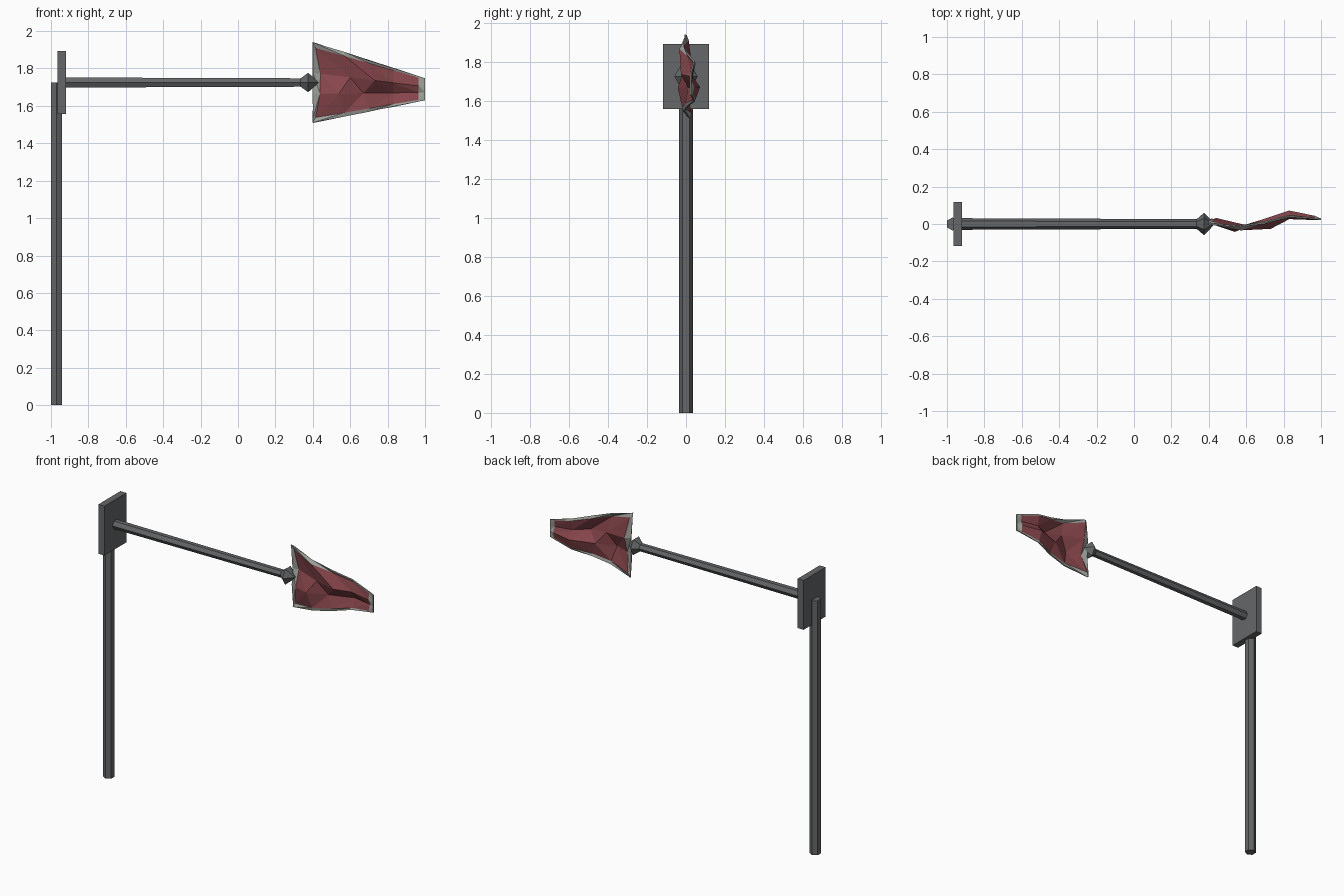
import bpy, bmesh
from math import pi, sin, cos

if "Cube" in bpy.data.objects:
    bpy.data.objects.remove(bpy.data.objects["Cube"])


def material(name, rgb):
    m = bpy.data.materials.new(name)
    m.diffuse_color = (*rgb, 1)
    m.use_nodes = True
    m.node_tree.nodes["Principled BSDF"].inputs["Base Color"].default_value = m.diffuse_color
    return m


iron = material("dark_iron", (0.13, 0.135, 0.14))
cloth = material("red_cloth", (0.24, 0.06, 0.07))
trim = material("grey_trim", (0.34, 0.35, 0.32))


def finish(name, bm, *mats):
    bmesh.ops.recalc_face_normals(bm, faces=bm.faces)
    me = bpy.data.meshes.new(name)
    bm.to_mesh(me)
    bm.free()
    ob = bpy.data.objects.new(name, me)
    bpy.context.collection.objects.link(ob)
    for m in mats:
        me.materials.append(m)
    return ob


def hex_rod(name, profile, place):
    """Six-sided rod through (distance, radius) rings; place(t, u, y) gives the point."""
    bm = bmesh.new()
    rings = [[bm.verts.new(place(t, r * sin(k * pi / 3), r * cos(k * pi / 3)))
              for k in range(6)] for t, r in profile]
    for a, b in zip(rings, rings[1:]):
        for k in range(6):
            bm.faces.new((a[k], a[k - 1], b[k - 1], b[k]))
    bm.faces.new(rings[0])
    bm.faces.new(rings[-1])
    return finish(name, bm, iron)


def upright(t, u, y):
    return (-0.97 + u, y, t)


def sideways(t, u, y):
    return (t, y, 1.725 + u)


# Upright post, arm and pointed finial
hex_rod("post", [(0, 0.035), (1.725, 0.035)], upright)
hex_rod("arm", [(-0.93, 0.031), (0.35, 0.026)], sideways)
hex_rod("finial", [(0.335, 0.026), (0.375, 0.06), (0.43, 0.002)], sideways)

# Mounting plate
bm = bmesh.new()
bmesh.ops.create_cube(bm, size=1)
for v in bm.verts:
    v.co = (-0.9425 + v.co.x * 0.045, v.co.y * 0.235, 1.725 + v.co.z * 0.335)
finish("mounting_plate", bm, iron)

# Crumpled pennant: columns of (x, depths from bottom row to top row)
columns = [
    (0.40, (0.020, 0.020, 0.010, 0.015, 0.000, -0.005)),
    (0.44, (0.015, 0.025, -0.005, 0.028, 0.010, 0.000)),
    (0.57, (-0.010, -0.015, -0.038, -0.010, -0.030, -0.012)),
    (0.70, (0.005, 0.000, 0.015, -0.022, 0.012, 0.005)),
    (0.83, (0.040, 0.045, 0.068, 0.030, 0.045, 0.040)),
    (0.965, (0.030, 0.030, 0.040, 0.025, 0.030, 0.030)),
    (1.00, (0.025, 0.025, 0.025, 0.025, 0.025, 0.025)),
]
rows = (0, 0.06, 0.36, 0.62, 0.94, 1)
bm = bmesh.new()
grid = []
for i, (x, depths) in enumerate(columns):
    line = []
    for j, (f, y) in enumerate(zip(rows, depths)):
        # red field runs further into the corners, and folds slant backwards
        dx = -0.025 if i == 1 and j in (0, 1, 4, 5) else 0
        if i in (2, 3) and j in (2, 3):
            dx = 0.06 * (j - 2.5)
        px = x + dx
        lo = 1.51 + 0.2 * (px - 0.4)
        hi = 1.94 - 0.32 * (px - 0.4)
        line.append(bm.verts.new((px, y, lo + f * (hi - lo))))
    grid.append(line)
for i in range(len(columns) - 1):
    for j in range(len(rows) - 1):
        a, b = grid[i][j], grid[i + 1][j]
        c, d = grid[i + 1][j + 1], grid[i][j + 1]
        border = i in (0, 5) or j in (0, 4)
        tris = ((a, b, c), (a, c, d)) if j < 2 else ((a, b, d), (b, c, d))
        for tri in tris:
            bm.faces.new(tri).material_index = int(border)
pennant = finish("pennant", bm, cloth, trim)
solid = pennant.modifiers.new("thickness", 'SOLIDIFY')
solid.thickness = 0.008
solid.offset = 0
